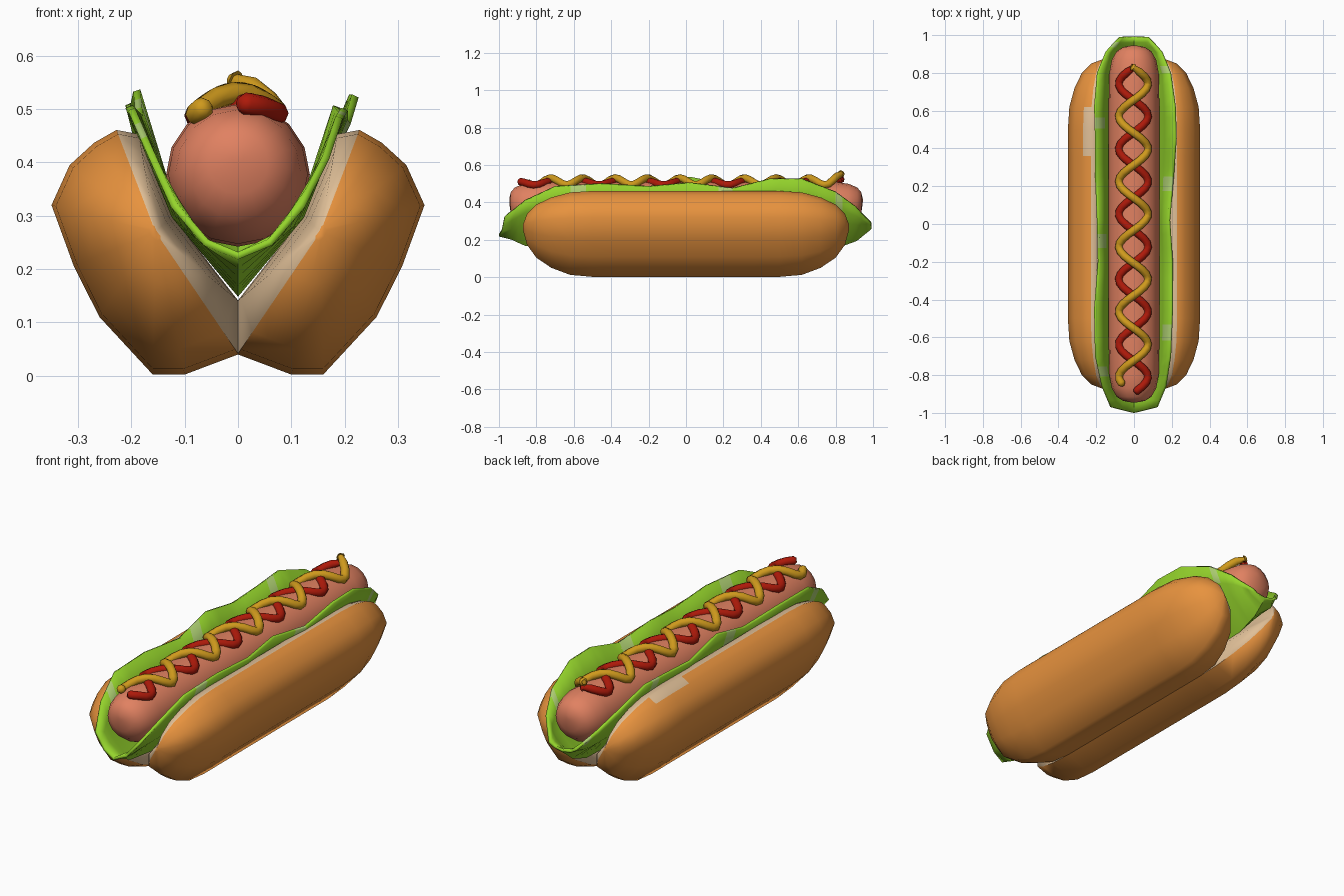
import bpy, bmesh, math
from mathutils import Vector

if "Cube" in bpy.data.objects:
    bpy.data.objects.remove(bpy.data.objects["Cube"])


def material(name, rgb):
    m = bpy.data.materials.new(name)
    m.diffuse_color = (*rgb, 1)
    m.use_nodes = True
    m.node_tree.nodes["Principled BSDF"].inputs["Base Color"].default_value = m.diffuse_color
    return m


CRUST = material("bun_crust", (0.83, 0.30, 0.05))
CREAM = material("bun_inside", (0.74, 0.52, 0.31))
MEAT = material("sausage_pink", (0.75, 0.22, 0.12))
GREEN = material("lettuce_green", (0.30, 0.66, 0.025))
PALE = material("lettuce_pale", (0.42, 0.62, 0.17))
YELLOW = material("mustard_yellow", (0.62, 0.32, 0.012))
RED = material("ketchup_red", (0.42, 0.010, 0.003))


def loft(name, rings, mats, closed=True, rule=None, angle=40):
    """Skin rings of points; rule(ring, segment) gives the material index."""
    bm = bmesh.new()
    vs = [[bm.verts.new(p) for p in r] for r in rings]
    n = len(rings[0])
    for k, (a, b) in enumerate(zip(vs, vs[1:])):
        for i in range(n if closed else n - 1):
            j = (i + 1) % n
            f = bm.faces.new((a[i], a[j], b[j], b[i]))
            f.material_index = rule(k, i) if rule else 0
    if closed:
        bm.faces.new(vs[0])
        bm.faces.new(vs[-1])
    bmesh.ops.recalc_face_normals(bm, faces=bm.faces)
    me = bpy.data.meshes.new(name)
    bm.to_mesh(me)
    bm.free()
    for m in mats:
        me.materials.append(m)
    for p in me.polygons:
        p.use_smooth = True
    me.set_sharp_from_angle(angle=math.radians(angle))
    ob = bpy.data.objects.new(name, me)
    bpy.context.collection.objects.link(ob)
    return ob


def both_ends(half):
    """Mirror (y, scale) stations to run from -y to +y."""
    return [(-y, s) for y, s in reversed(half)] + half


# Bun halves: cut face first (five cream segments), then the crust
profile = [(-.001, .04), (-.001, .14), (.046, .20), (.122, .30), (.186, .453), (.228, .461),
           (.27, .437), (.316, .395), (.35, .32), (.308, .205), (.26, .11), (.16, .002), (.10, .002)]
bun_ends = both_ends([(.36, 1), (.50, 1), (.62, .96), (.72, .82), (.80, .62), (.85, .36), (.872, .06)])
cx, cz = .155, .27
for side, name in ((-1, "bun_left"), (1, "bun_right")):
    rings = [[(side * (cx + (x - cx) * s), y, cz + (z - cz) * s) for x, z in profile]
             for y, s in bun_ends]

    # the left half has a pale patch spreading over its shoulder
    def bun_rule(k, i, left=side < 0):
        return 1 if i < 5 or (left and i == 5 and k in (7, 8)) else 0
    loft(name, rings, [CRUST, CREAM], rule=bun_rule, angle=62)

# Sausage
R, SZ = .135, .377
rings = []
for y, s in both_ends([(.60, 1), (.80, .97), (.87, .87), (.915, .68), (.937, .42), (.945, .08)]):
    rings.append([(R * s * math.cos(t), y, SZ + (0.035 * (1 - s)) + R * s * math.sin(t))
                  for t in (2 * math.pi * k / 16 for k in range(16))])
loft("sausage", rings, [MEAT], angle=60)

# Lettuce: y, keel z, mid half width, mid z, left x, left z, right x, right z
leaf = [(-.97, .225, .06, .25, -.12, .32, .12, .32),
        (-.86, .175, .10, .285, -.165, .42, .165, .41),
        (-.70, .155, .118, .30, -.20, .50, .19, .485),
        (-.45, .155, .118, .30, -.205, .505, .20, .50),
        (-.20, .155, .118, .30, -.185, .485, .20, .485),
        (.02, .155, .118, .30, -.19, .535, .185, .505),
        (.25, .155, .118, .30, -.20, .49, .205, .475),
        (.45, .155, .118, .30, -.20, .50, .22, .525),
        (.62, .155, .118, .30, -.205, .51, .215, .525),
        (.80, .16, .118, .30, -.19, .45, .19, .455),
        (.91, .20, .10, .285, -.145, .375, .145, .375),
        (.99, .265, .045, .272, -.075, .29, .075, .285)]


def leaf_ring(y, kz, mx, mz, lx, lz, rx, rz, tip=0):
    # half-way points between the fold and each rim
    p = [Vector(v) for v in ((lx, y, lz), (-mx, y + tip / 2, mz), (0, y + tip, kz),
                             (mx, y + tip / 2, mz), (rx, y, rz))]
    p.insert(1, (p[0] + p[1]) / 2)
    p.insert(5, (p[4] + p[5]) / 2)
    return p


rings = [leaf_ring(*leaf[0], tip=-.03)]
STEPS = 3
for a, b in zip(leaf, leaf[1:]):
    for k in range(1, STEPS + 1):
        t = k / STEPS
        rings.append(leaf_ring(*(u + (v - u) * t for u, v in zip(a, b))))


# scattered pale patches along the rim bands
def leaf_rule(k, i):
    return 1 if (i == 0 and k % 9 == 4) or (i == 5 and k % 10 == 7) else 0


lettuce = loft("lettuce", rings, [GREEN, PALE], closed=False, rule=leaf_rule, angle=25)
thick = lettuce.modifiers.new("leaf_thickness", 'SOLIDIFY')
thick.thickness, thick.offset = .014, 0


# Sauce ribbons: wavy tubes lying on the sausage
def sauce(name, mat, sign, y0, y1, lift, end_z):
    pts = []
    n = 72
    for i in range(n + 1):
        y = y0 + (y1 - y0) * i / n
        c = math.cos(2 * math.pi * (y - .57) / .345)
        x = -.003 + sign * .077 * c
        z = SZ + math.sqrt(.137 ** 2 - x * x) + lift * (1 - c * c)
        z += end_z * max(0, (y - .76) / .08)
        pts.append(Vector((x, y, z)))
    rings = []
    for i, p in enumerate(pts):
        d = (pts[min(i + 1, n)] - pts[max(i - 1, 0)]).normalized()
        u = d.cross(Vector((0, 0, 1))).normalized()
        v = u.cross(d)
        r = .021
        ring = [p + r * (math.cos(t) * u + math.sin(t) * v)
                for t in (2 * math.pi * k / 8 for k in range(8))]
        rings.append(ring)
    # rounded tips
    for at, q, o in ((0, pts[0], pts[1]), (len(rings), pts[-1], pts[-2])):
        out = (q - o).normalized() * .012
        base = rings[0] if at == 0 else rings[-1]
        rings.insert(at, [q + (b - q) * .55 + out for b in base])
    loft(name, rings, [mat], angle=60)


sauce("ketchup", RED, 1, -.885, .83, -.003, .015)
sauce("mustard", YELLOW, -1, -.845, .83, .016, .026)
